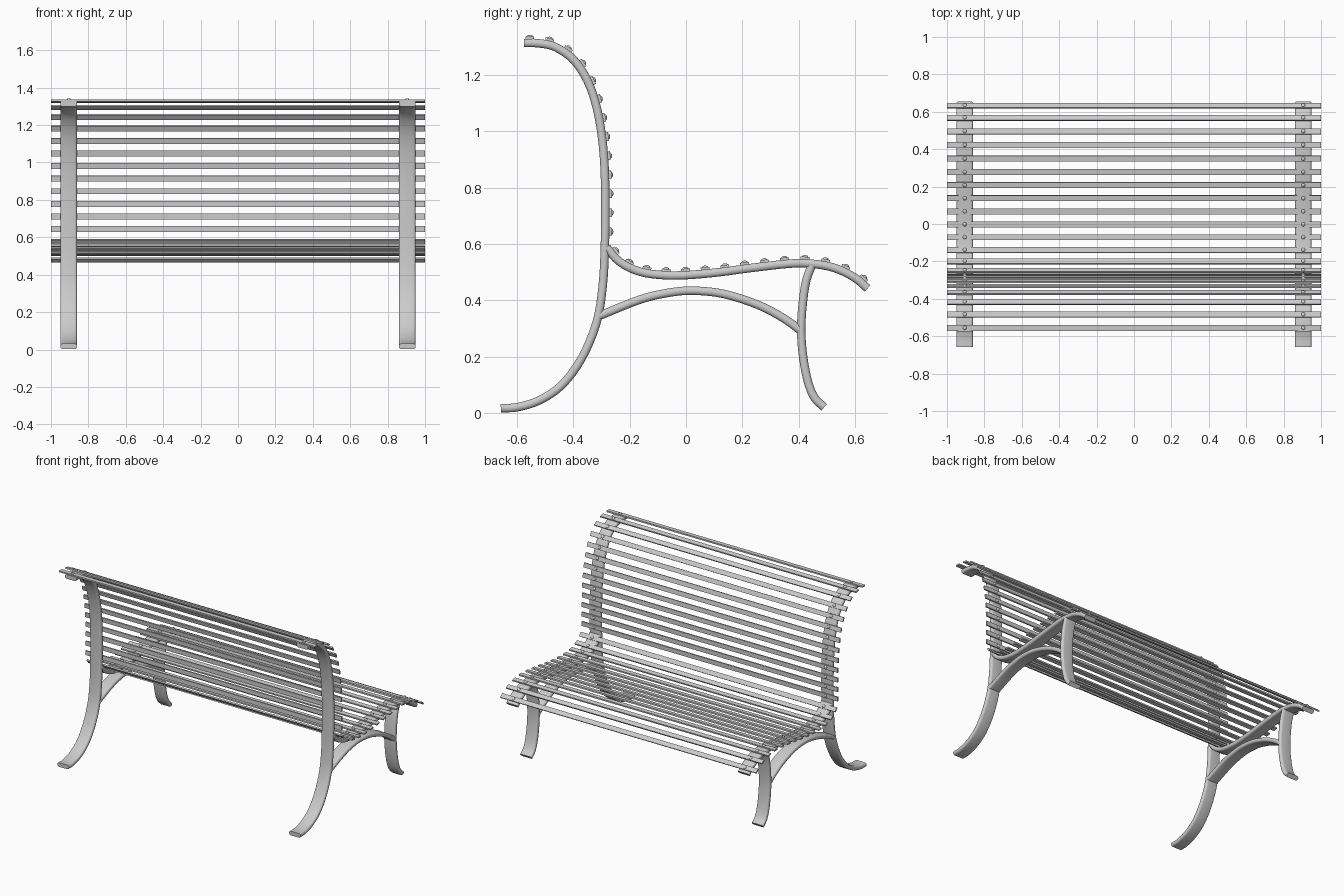
import bpy, bmesh, math
from mathutils import Vector, Matrix

if "Cube" in bpy.data.objects:
    bpy.data.objects.remove(bpy.data.objects["Cube"])

FRAME_X, BAR_W, BAR_T = 0.905, 0.09, 0.03
SLAT_W, SLAT_T = 0.031, 0.01

# Side-view paths (y, z)
BACK = [(-0.658, 0.017), (-0.6, 0.02), (-0.52, 0.045), (-0.44, 0.1), (-0.37, 0.195), (-0.318, 0.32),
        (-0.296, 0.45), (-0.288, 0.6), (-0.287, 0.8), (-0.295, 0.95), (-0.316, 1.08), (-0.35, 1.18),
        (-0.4, 1.255), (-0.465, 1.3), (-0.525, 1.313), (-0.575, 1.314)]
SEAT = [(-0.282, 0.588), (-0.236, 0.537), (-0.165, 0.502), (-0.076, 0.489), (0.012, 0.49), (0.12, 0.5),
        (0.225, 0.514), (0.367, 0.53), (0.445, 0.53), (0.527, 0.515), (0.6, 0.48), (0.645, 0.442)]
ARCH = [(-0.31, 0.344), (-0.165, 0.402), (-0.06, 0.427), (0.027, 0.434), (0.137, 0.422), (0.26, 0.382),
        (0.35, 0.334), (0.408, 0.292)]
FRONT = [(0.447, 0.525), (0.424, 0.456), (0.41, 0.33), (0.413, 0.225), (0.431, 0.119), (0.456, 0.055),
         (0.491, 0.02)]


def smooth_path(pts, steps=4):
    """Catmull-Rom curve through the points."""
    p = [Vector(q) for q in pts]
    p = [2 * p[0] - p[1]] + p + [2 * p[-1] - p[-2]]
    out = []
    for a, b, c, d in zip(p, p[1:], p[2:], p[3:]):
        for i in range(steps):
            t = i / steps
            out.append(0.5 * (2 * b + (c - a) * t + (2 * a - 5 * b + 4 * c - d) * t * t
                              + (3 * b - a - 3 * c + d) * t ** 3))
    return out + [p[-2]]


def finish(bm, name, mirror=False):
    bmesh.ops.recalc_face_normals(bm, faces=bm.faces[:])
    me = bpy.data.meshes.new(name)
    bm.to_mesh(me)
    bm.free()
    for f in me.polygons:
        f.use_smooth = True
    me.set_sharp_from_angle(angle=math.radians(35))
    ob = bpy.data.objects.new(name, me)
    bpy.context.collection.objects.link(ob)
    if mirror:
        ob.modifiers.new("Mirror", 'MIRROR')
    return ob


def section(r=0.0135, n=4):
    """Rounded rectangle cross-section as (x, thickness) pairs."""
    pts = []
    for k, (sx, sy) in enumerate([(1, 1), (-1, 1), (-1, -1), (1, -1)]):
        for i in range(n + 1):
            a = math.pi / 2 * (k + i / n)
            pts.append((sx * (BAR_W / 2 - r) + r * math.cos(a), sy * (BAR_T / 2 - r) + r * math.sin(a)))
    return pts


def bar(name, pts):
    """Sweep the bar section along a path, mirrored to both ends."""
    path, bm, rings = smooth_path(pts), bmesh.new(), []
    for i, p in enumerate(path):
        t = (path[min(i + 1, len(path) - 1)] - path[max(i - 1, 0)]).normalized()
        n = Vector((-t.y, t.x))
        rings.append([bm.verts.new((FRAME_X + u, p.x + n.x * v, p.y + n.y * v)) for u, v in section()])
    for a, b in zip(rings, rings[1:]):
        for j in range(len(a)):
            k = (j + 1) % len(a)
            bm.faces.new((a[j], a[k], b[k], b[j]))
    bm.faces.new(rings[0])
    bm.faces.new(rings[-1])
    finish(bm, name, mirror=True)


def stations(pts, start, end, count, side):
    """Evenly spaced matrices on the path surface, local z along the normal."""
    path = smooth_path(pts, 10)
    acc = [0.0]
    for a, b in zip(path, path[1:]):
        acc.append(acc[-1] + (b - a).length)
    lo, hi = start(path, acc), acc[-1] - end
    for k in range(count):
        s = lo + (hi - lo) * k / (count - 1)
        i = next(j for j in range(len(path) - 1) if acc[j + 1] >= s)
        t = (path[i + 1] - path[i]).normalized()
        p = path[i] + t * (s - acc[i])
        n = Vector((0, -t.y, t.x)) * side
        pos = Vector((0, p.x, p.y)) + n * (BAR_T / 2)
        x = Vector((1, 0, 0))
        yield Matrix.Translation(pos) @ Matrix((x, n.cross(x), n)).transposed().to_4x4()


def slats(label, mats):
    strips, bolts = bmesh.new(), bmesh.new()
    for m in mats:
        bmesh.ops.create_cube(strips, size=1, matrix=m @ Matrix.Translation((0, 0, SLAT_T / 2 - 0.002))
                              @ Matrix.Diagonal((2, SLAT_W, SLAT_T, 1)))
        for sx in (-1, 1):
            bmesh.ops.create_uvsphere(bolts, u_segments=12, v_segments=8, radius=1,
                                      matrix=m @ Matrix.Translation((sx * FRAME_X, 0, SLAT_T - 0.003))
                                      @ Matrix.Diagonal((0.011, 0.011, 0.007, 1)))
    finish(strips, label + "_slats")
    finish(bolts, label + "_bolts")


# End frames
bar("back_leg_and_upright", BACK)
bar("seat_rail", SEAT)
bar("arch_brace", ARCH)
bar("front_leg", FRONT)

# Slats with domed bolts
slats("seat", stations(SEAT, lambda p, a: 0.03, 0.034, 14, 1))
slats("backrest", stations(BACK, lambda p, a: next(s - (q.y - 0.644) for q, s in zip(p, a) if q.y > 0.644),
                           0.02, 13, -1))
